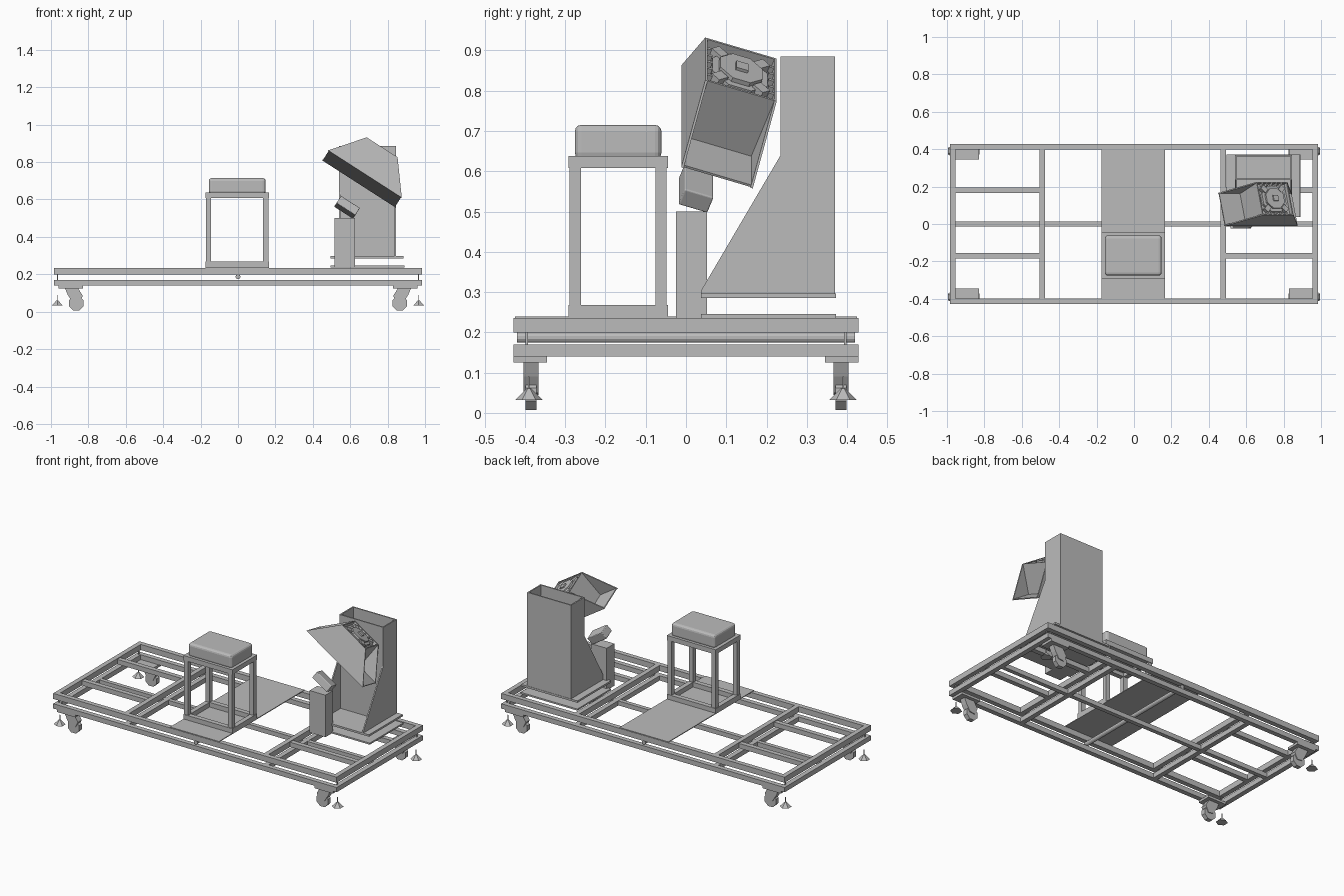
import bpy, bmesh, math
from mathutils import Matrix, Vector

if "Cube" in bpy.data.objects:
    bpy.data.objects.remove(bpy.data.objects["Cube"], do_unlink=True)

grey = bpy.data.materials.new("plain grey")
grey.use_nodes = True
grey.diffuse_color = (0.5, 0.5, 0.5, 1)
grey.node_tree.nodes["Principled BSDF"].inputs["Base Color"].default_value = (0.5, 0.5, 0.5, 1)


def finish(name, bm, matrix=None):
    bmesh.ops.recalc_face_normals(bm, faces=bm.faces)
    mesh = bpy.data.meshes.new(name)
    bm.to_mesh(mesh)
    bm.free()
    mesh.materials.append(grey)
    ob = bpy.data.objects.new(name, mesh)
    bpy.context.collection.objects.link(ob)
    if matrix:
        ob.matrix_world = matrix
    return ob


def box(name, x, y, z, matrix=None, bevel=0):
    """Box from (min, max) pairs."""
    bm = bmesh.new()
    bmesh.ops.create_cube(bm, size=1)
    for v in bm.verts:
        v.co = Vector([(a + b) / 2 + c * (b - a) for (a, b), c in zip((x, y, z), v.co)])
    ob = finish(name, bm, matrix)
    if bevel:
        mod = ob.modifiers.new("bevel", "BEVEL")
        mod.width = bevel
        mod.segments = 3
    return ob


def prism(name, outline, axis, lo, hi, matrix=None):
    """Extrude a 2D outline along the x, y or z axis."""
    bm = bmesh.new()

    def at(p, d):
        c = list(p)
        c.insert(axis, d)
        return c
    face = bm.faces.new([bm.verts.new(at(p, lo)) for p in outline])
    top = bmesh.ops.extrude_face_region(bm, geom=[face])["geom"]
    for v in top:
        if isinstance(v, bmesh.types.BMVert):
            v.co[axis] = hi
    return finish(name, bm, matrix)


def ring(name, x, y, z, w, matrix=None):
    """Rectangular frame of four bars."""
    for i, s in enumerate((y[0], y[1] - w)):
        box(f"{name}_long_bar_{i}", x, (s, s + w), z, matrix)
    for i, s in enumerate((x[0], x[1] - w)):
        box(f"{name}_end_bar_{i}", (s, s + w), (y[0] + w, y[1] - w), z, matrix)


def ngon(n, r, cx=0, cy=0, sx=1, turn=0.5):
    return [(cx + sx * r * math.cos(math.tau * (i + turn) / n),
             cy + r * math.sin(math.tau * (i + turn) / n)) for i in range(n)]


# Two stacked trolley frames
for name, z in (("lower_frame", (0.14, 0.17)), ("upper_frame", (0.2, 0.235))):
    ring(name, (-0.985, 0.985), (-0.428, 0.428), z, 0.03)
    for x in (-0.49, 0.477):
        box(name + "_cross_bar", (x - 0.015, x + 0.015), (-0.398, 0.398), z)
for y in (-0.17, 0.18):
    for x in ((-0.955, -0.505), (0.492, 0.955)):
        box("upper_side_rail", x, (y - 0.015, y + 0.015), (0.2, 0.23))
for x in ((-0.955, -0.505), (-0.475, 0.462), (0.492, 0.955)):
    box("lower_centre_rail", x, (-0.013, 0.013), (0.141, 0.169))
prism("pivot_tube", ngon(12, 0.013, 0, 0.187), 1, -0.42, 0.42)

# Casters and levelling feet at the corners
for sx in (-1, 1):
    for sy in (-1, 1):
        y = sy * 0.385
        box("caster_plate", sorted((sx * 0.83, sx * 0.96)), sorted((sy * 0.345, sy * 0.428)), (0.125, 0.14))
        prism("caster_wheel", ngon(8, 0.042, sx * 0.865, 0.046), 1, y - 0.014, y + 0.014)
        prism("caster_fork", [(sx * 0.925, 0.125), (sx * 0.855, 0.125), (sx * 0.83, 0.085),
                              (sx * 0.85, 0.045), (sx * 0.885, 0.05), (sx * 0.91, 0.09)],
              1, y - 0.019, y + 0.019)
        bm = bmesh.new()
        bmesh.ops.create_cone(bm, cap_ends=True, segments=6, radius1=0.034, radius2=0.006, depth=0.028)
        finish("levelling_foot", bm, Matrix.Translation((sx * 0.966, y + sy * 0.005, 0.046)))
        box("levelling_stem", (sx * 0.966 - 0.002, sx * 0.966 + 0.002), (y + sy * 0.005 - 0.002, y + sy * 0.005 + 0.002), (0.055, 0.09))
        box("spacer_pin", (sx * 0.966 - 0.003, sx * 0.966 + 0.003), (sy * 0.395 - 0.003, sy * 0.395 + 0.003), (0.17, 0.2))

# Centre deck plate and the table standing on it
box("deck_plate", (-0.175, 0.165), (-0.425, 0.425), (0.234, 0.239))
tx, ty = (-0.175, 0.165), (-0.292, -0.045)
ring("table_base", tx, ty, (0.239, 0.268), 0.03)
ring("table_top", tx, ty, (0.608, 0.638), 0.03)
for x in (tx[0] + 0.003, tx[1] - 0.031):
    for y in (ty[0] + 0.003, ty[1] - 0.031):
        box("table_leg", (x, x + 0.028), (y, y + 0.028), (0.268, 0.608))
box("table_cushion", (-0.156, 0.148), (-0.276, -0.061), (0.63, 0.715), bevel=0.016)

# Hollow column with gusset sides on two base plates
box("stand_base_plate", (0.495, 0.89), (0.037, 0.372), (0.236, 0.246))
box("stand_floor_plate", (0.495, 0.885), (0.037, 0.372), (0.285, 0.297))
gusset = [(0.037, 0.297), (0.37, 0.297), (0.37, 0.885), (0.235, 0.885), (0.235, 0.64), (0.037, 0.303)]
for x in (0.54, 0.837):
    prism("stand_side_panel", gusset, 0, x, x + 0.008)
for name, y in (("stand_back_panel", 0.362), ("stand_front_panel", 0.236)):
    box(name, (0.548, 0.837), (y, y + 0.008), (0.297, 0.885))

# Support post
box("support_post", (0.515, 0.625), (-0.025, 0.052), (0.236, 0.5))

# Tilted head frame: u along the hood, w up through the lamp
u = Vector((0.84, 0, -0.54)).normalized()
w = Vector((0.51, 0.33, 0.79))
w = (w - u * w.dot(u)).normalized()
v = w.cross(u)
turn = Matrix((u, v, w)).transposed().to_4x4()
head = Matrix.Translation((0.662, 0.077, 0.71)) @ turn
pad = Matrix.Translation((0.583, 0.025, 0.558)) @ turn
box("small_pad", (-0.06, 0.06), (-0.038, 0.038), (-0.024, 0.024), pad, bevel=0.004)

# Lamp hood: flared side sheets, floor, end lips and a central housing
flare = [(-0.234, 0), (0.234, 0), (0.098, 0.18), (-0.098, 0.18)]
for y in (-0.094, 0.088):
    prism("hood_flared_sheet", flare, 1, y, y + 0.006, head)
box("hood_floor", (-0.23, 0.23), (-0.088, 0.088), (0, 0.006), head)
for x in (-0.098, 0.092):
    box("housing_wall", (x, x + 0.006), (-0.094, 0.094), (0.006, 0.18), head)
box("housing_deck", (-0.092, 0.092), (-0.088, 0.088), (0.15, 0.156), head)

# Fan set into the top of the housing
prism("fan_body", ngon(8, 0.078), 2, 0.156, 0.172, head)
prism("fan_rim", ngon(8, 0.06), 2, 0.172, 0.184, head)
prism("fan_hub", ngon(4, 0.022), 2, 0.184, 0.192, head)
for i in range(4):
    spin = head @ Matrix.Rotation(math.tau * (i + 0.5) / 4, 4, "Z")
    box("fan_lug", (0.06, 0.095), (-0.014, 0.014), (0.156, 0.18), spin)
for s in (-1, 1):
    for i in range(5):
        x = -0.06 + i * 0.03
        box("vent_slat", (x - 0.004, x + 0.004), sorted((s * 0.074, s * 0.088)), (0.156, 0.176), head)
